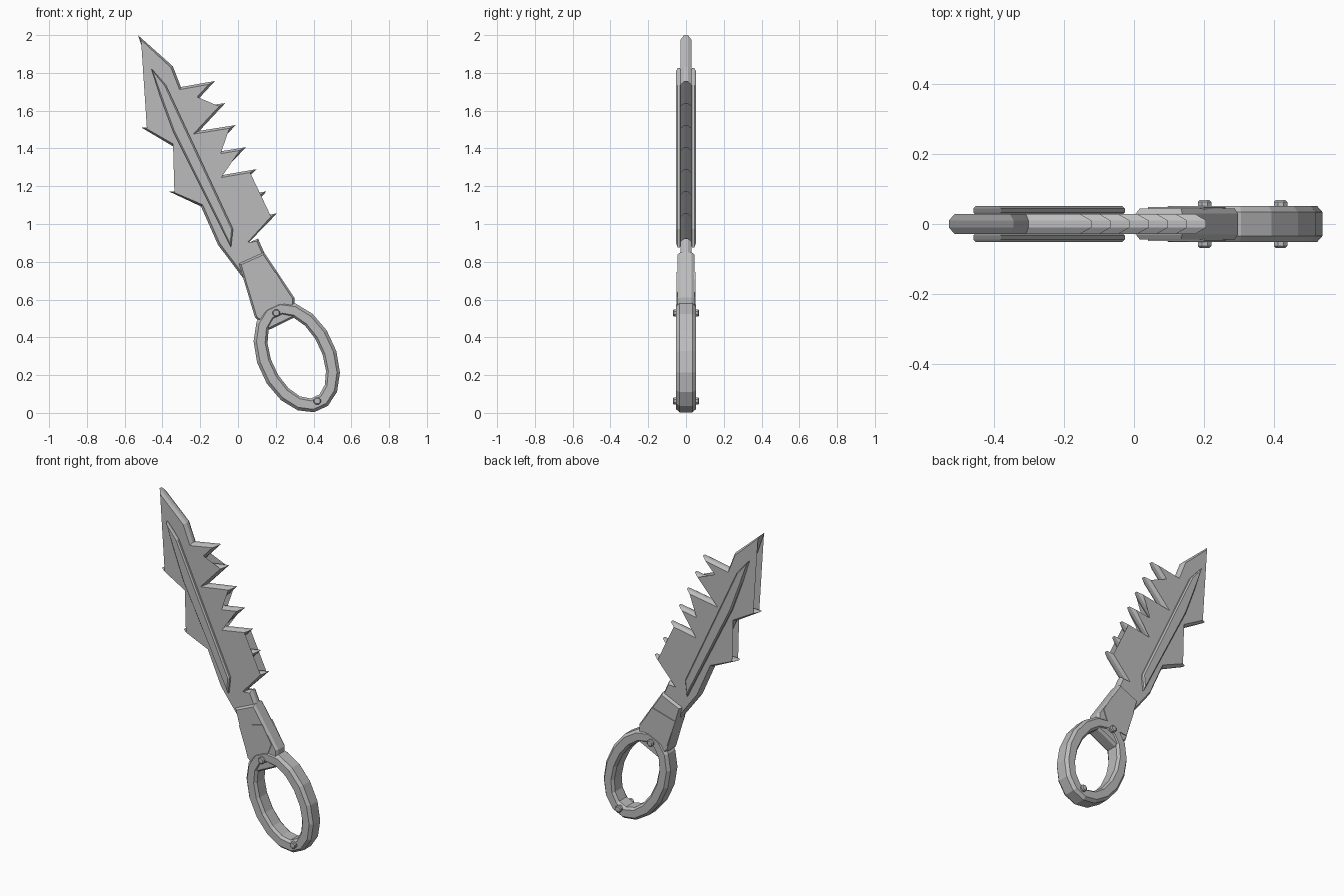
import bpy, bmesh, math
from mathutils import Vector

if "Cube" in bpy.data.objects:
    bpy.data.objects.remove(bpy.data.objects["Cube"])

metal = bpy.data.materials.new("grey_metal")
metal.diffuse_color = (0.5, 0.5, 0.5, 1)
metal.use_nodes = True
metal.node_tree.nodes["Principled BSDF"].inputs["Base Color"].default_value = metal.diffuse_color


def finish(bm, name):
    bmesh.ops.recalc_face_normals(bm, faces=bm.faces)
    me = bpy.data.meshes.new(name)
    bm.to_mesh(me)
    bm.free()
    me.materials.append(metal)
    ob = bpy.data.objects.new(name, me)
    bpy.context.collection.objects.link(ob)
    return ob


def inset(pts, d):
    """Mitred inward offset of a closed outline."""
    pts = [Vector(p) for p in pts]
    n = len(pts)
    area = sum(pts[i].cross(pts[(i + 1) % n]) for i in range(n))
    s = 1 if area > 0 else -1
    out = []
    for i, p in enumerate(pts):
        a = (p - pts[i - 1]).normalized()
        b = (pts[(i + 1) % n] - p).normalized()
        na, nb = Vector((-a.y, a.x)) * s, Vector((-b.y, b.x)) * s
        m = na + nb
        out.append(p + m * (d / max(0.2, 1 + na.dot(nb))))
    return out


def plate(name, pts, layers):
    """Stack of outlines: layers are (y, inset distance)."""
    bm = bmesh.new()
    rings = [[bm.verts.new((p[0], y, p[1])) for p in inset(pts, d)] for y, d in layers]
    n = len(pts)
    for r, q in zip(rings, rings[1:]):
        for i in range(n):
            j = (i + 1) % n
            bm.faces.new((r[i], r[j], q[j], q[i]))
    caps = [bm.faces.new(rings[0]), bm.faces.new(rings[-1])]
    bmesh.ops.triangulate(bm, faces=caps)
    return finish(bm, name)


def bevelled(name, pts, rim, half, d):
    return plate(name, pts, [(-half, d), (-rim, 0), (rim, 0), (half, d)])


# blade: tip, seven saw teeth on the right edge, two barbs on the left edge
outline = [(-0.53, 2.0), (-0.345, 1.835), (-0.302, 1.725)]
for i in range(7):
    x, z = -0.122 + 0.0548 * i, 1.757 - 0.1167 * i
    outline += [(x, z), (x - 0.134 - 0.003 * i, z - 0.145 - 0.002 * i)]
outline += [(0.106, 0.923), (0.16, 0.80), (0.10, 0.68), (0.03, 0.71), (-0.106, 0.89),
            (-0.196, 1.093), (-0.365, 1.172), (-0.238, 1.178), (-0.344, 1.411),
            (-0.513, 1.512), (-0.381, 1.512), (-0.46, 1.80)]
bevelled("blade", outline, 0.010, 0.029, 0.012)

# raised strips on both faces of the blade
strip = [(-0.46, 1.825), (-0.381, 1.735), (-0.026, 0.973), (-0.037, 0.875),
         (-0.344, 1.49), (-0.413, 1.677)]
for s, side in ((-1, "front"), (1, "back")):
    plate("blade_strip_" + side, strip,
          [(s * 0.025, 0.008), (s * 0.033, 0), (s * 0.044, 0), (s * 0.052, 0.008)])

# handle and the slightly thicker grip plate around it
bevelled("handle", [(0.005, 0.79), (0.138, 0.85), (0.298, 0.61), (0.298, 0.505),
                    (0.165, 0.44), (0.09, 0.505)], 0.030, 0.045, 0.010)
plate("grip_plate", [(0.04, 0.70), (0.20, 0.745), (0.262, 0.64), (0.225, 0.54),
                     (0.098, 0.53)], [(-0.049, 0), (0.049, 0)])

# tilted oval finger ring with chamfered edges
CX, CZ, TILT, SIDES = 0.311, 0.296, math.radians(25), 16


def ring_point(along, across):
    return (CX + along * math.sin(TILT) + across * math.cos(TILT),
            CZ - along * math.cos(TILT) + across * math.sin(TILT))


profile = [(0.0, 0.034), (0.016, 0.052), (0.062, 0.052), (0.075, 0.036),
           (0.075, -0.036), (0.062, -0.052), (0.016, -0.052), (0.0, -0.034)]
bm = bmesh.new()
loops = []
for i in range(SIDES):
    t = 2 * math.pi * (i + 0.5) / SIDES
    loop = []
    for inward, y in profile:
        x, z = ring_point((0.31 - inward) * math.cos(t), (0.207 - inward) * math.sin(t))
        loop.append(bm.verts.new((x, y, z)))
    loops.append(loop)
for i in range(SIDES):
    a, b = loops[i], loops[(i + 1) % SIDES]
    for k in range(len(profile)):
        m = (k + 1) % len(profile)
        bm.faces.new((a[k], b[k], b[m], a[m]))
finish(bm, "finger_ring")

# rivets through both ends of the ring
for name, along in (("upper_rivet", -0.257), ("lower_rivet", 0.257)):
    x, z = ring_point(along, 0)
    pts = [(x + 0.021 * math.cos(k * math.pi / 4 + 0.39),
            z + 0.021 * math.sin(k * math.pi / 4 + 0.39)) for k in range(8)]
    bevelled(name, pts, 0.063, 0.068, 0.005)
